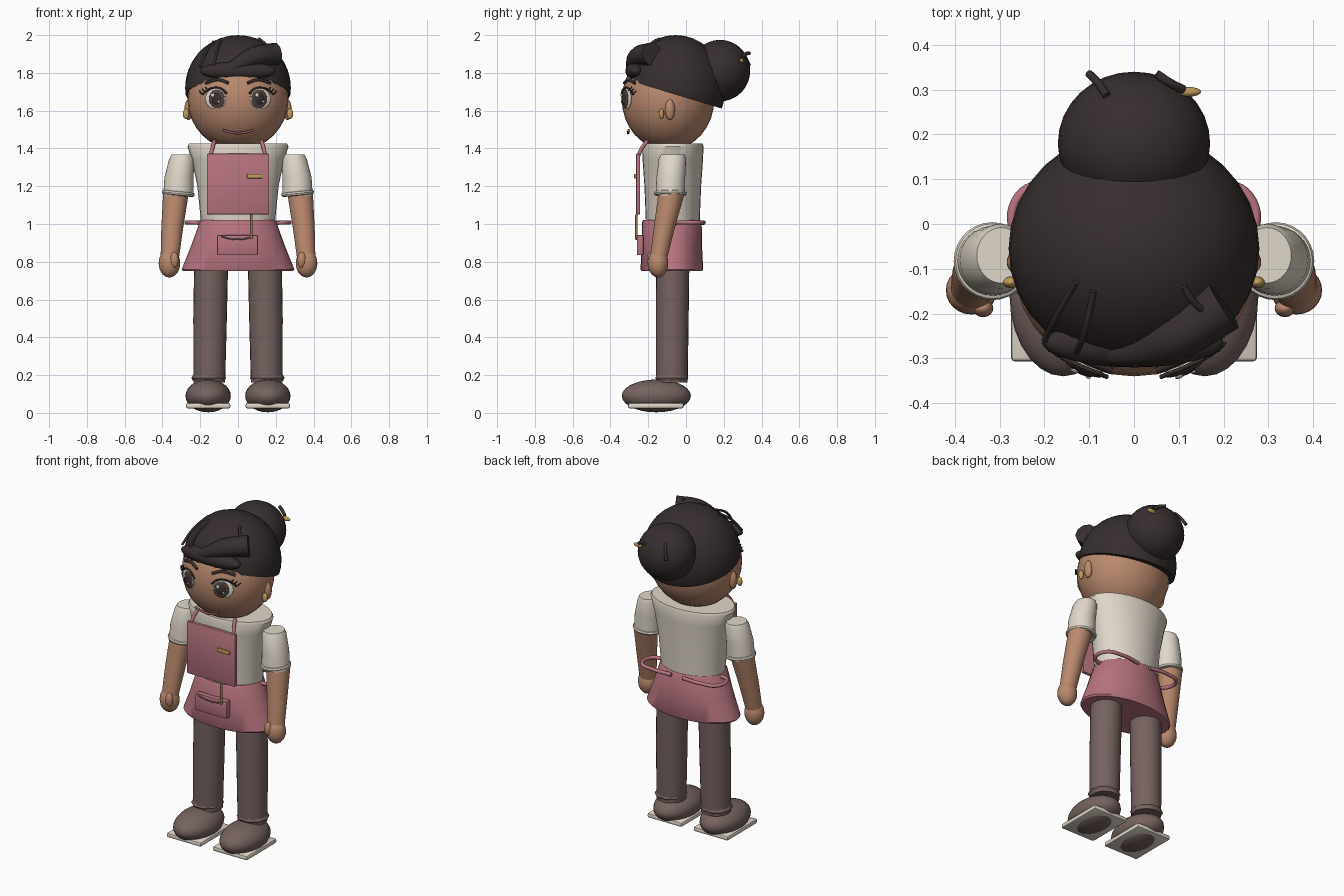
import bpy, bmesh, math
from mathutils import Vector

if "Cube" in bpy.data.objects:
    bpy.data.objects.remove(bpy.data.objects["Cube"], do_unlink=True)


def material(name, hexcode):
    rgb = [int(hexcode[i:i + 2], 16) / 255 for i in (0, 2, 4)]
    lin = [c / 12.92 if c <= 0.04 else ((c + 0.055) / 1.055) ** 2.4 for c in rgb] + [1]
    m = bpy.data.materials.new(name)
    m.use_nodes = True
    m.diffuse_color = lin
    m.node_tree.nodes["Principled BSDF"].inputs["Base Color"].default_value = lin
    return m


SKIN = material("warm skin", "BA896E")
HAIR = material("dark hair", "372E2E")
CREAM = material("cream cloth", "E0D7C9")
PINK = material("rose apron", "B87480")
BROWN = material("brown trousers", "75625F")
GOLD = material("gold", "C4A05C")
WHITE = material("eye white", "EAE4DA")
IRIS = material("iris brown", "51423E")
LIPS = material("lip rose", "8C5258")


def finish(obj, name, mat, angle=40):
    obj.name = name
    obj.data.materials.clear()
    obj.data.materials.append(mat)
    bpy.ops.object.select_all(action='DESELECT')
    obj.select_set(True)
    bpy.context.view_layer.objects.active = obj
    bpy.ops.object.shade_smooth_by_angle(angle=math.radians(angle))
    return obj


def from_bmesh(bm, name, mat, angle=40):
    bmesh.ops.recalc_face_normals(bm, faces=bm.faces)
    me = bpy.data.meshes.new(name)
    bm.to_mesh(me)
    bm.free()
    obj = bpy.data.objects.new(name, me)
    bpy.context.collection.objects.link(obj)
    return finish(obj, name, mat, angle)


def ball(name, mat, loc, size, normal=None, seg=32, rings=16):
    """Ellipsoid; with a normal, its y axis points along it."""
    bpy.ops.mesh.primitive_uv_sphere_add(segments=seg, ring_count=rings, location=loc)
    obj = bpy.context.object
    obj.scale = size
    if normal:
        obj.rotation_euler = normal.to_track_quat('-Y', 'Z').to_euler()
    return finish(obj, name, mat)


def stack(name, mat, rings, seg=32):
    """Closed solid through elliptical rings (x, y, z, rx, ry)."""
    bm = bmesh.new()
    loops = []
    for x, y, z, rx, ry in rings:
        turn = [math.tau * i / seg for i in range(seg)]
        loops.append([bm.verts.new((x + rx * math.cos(a), y + ry * math.sin(a), z)) for a in turn])
    for a, b in zip(loops, loops[1:]):
        for i in range(seg):
            j = (i + 1) % seg
            bm.faces.new((a[i], a[j], b[j], b[i]))
    bm.faces.new(loops[0])
    bm.faces.new(loops[-1])
    return from_bmesh(bm, name, mat)


def box(name, mat, lo, hi, bevel=0.006):
    bm = bmesh.new()
    bmesh.ops.create_cube(bm, size=1)
    lo, hi = Vector(lo), Vector(hi)
    for v in bm.verts:
        v.co = (lo + hi) / 2 + v.co * (hi - lo)
    bmesh.ops.bevel(bm, geom=bm.edges[:], offset=bevel, segments=2, affect='EDGES', profile=0.5)
    return from_bmesh(bm, name, mat)


def tube(name, mat, pts, radius, taper=None):
    """Smooth tube through points, with optional radius factors."""
    cu = bpy.data.curves.new(name, 'CURVE')
    cu.dimensions = '3D'
    cu.bevel_depth, cu.bevel_resolution = radius, 3
    cu.resolution_u, cu.use_fill_caps = 8, True
    sp = cu.splines.new('BEZIER')
    sp.bezier_points.add(len(pts) - 1)
    for i, p in enumerate(pts):
        b = sp.bezier_points[i]
        b.co = p
        b.handle_left_type = b.handle_right_type = 'AUTO'
        b.radius = taper[i] if taper else 1
    obj = bpy.data.objects.new(name, cu)
    bpy.context.collection.objects.link(obj)
    bpy.ops.object.select_all(action='DESELECT')
    obj.select_set(True)
    bpy.context.view_layer.objects.active = obj
    bpy.ops.object.convert(target='MESH')
    return finish(bpy.context.object, name, mat)


# Head
HC, HR = Vector((0, -0.095, 1.66)), Vector((0.267, 0.245, 0.27))
ball("head", SKIN, HC, HR)


def face_point(x, z, lift=0.0):
    """Point and outward normal on the front of the head."""
    u, w = x / HR.x, (z - HC.z) / HR.z
    p = Vector((x, HC.y - HR.y * math.sqrt(1 - u * u - w * w), z))
    n = Vector((u / HR.x, (p.y - HC.y) / HR.y ** 2, w / HR.z)).normalized()
    return p + n * lift, n


def face_line(name, mat, pts, radius, lift=0.004):
    return tube(name, mat, [face_point(x, z, lift)[0] for x, z in pts], radius)


face_line("mouth", LIPS, [(-.075, 1.508), (-.035, 1.497), (0, 1.494), (.035, 1.497), (.075, 1.508)], 0.007, 0.022)

# Hair cap, cut by a plane sloping down to the nape
bm = bmesh.new()
bmesh.ops.create_uvsphere(bm, u_segments=32, v_segments=18, radius=1)
for v in bm.verts:
    v.co = Vector((v.co.x * 0.28, v.co.y * 0.265 - 0.055, v.co.z * 0.28 + 1.72))
cut = bmesh.ops.bisect_plane(bm, geom=bm.verts[:] + bm.edges[:] + bm.faces[:],
                             plane_co=(0, 0, 1.668), plane_no=(0, 0.3, 1), clear_inner=True)
rim = [e for e in cut["geom_cut"] if isinstance(e, bmesh.types.BMEdge)]
bmesh.ops.contextual_create(bm, geom=rim)
from_bmesh(bm, "hair_cap", HAIR)
ball("hair_bun", HAIR, (0, 0.18, 1.812), (0.17, 0.16, 0.163))

# Fringe and loose strands
tube("swept_fringe", HAIR, [(.2, -.18, 1.9), (.09, -.25, 1.885), (-.03, -.285, 1.83), (-.13, -.275, 1.8)],
     0.062, [1, 0.9, 0.55, 0.2])
ball("fringe_roll", HAIR, (0, -0.265, 1.81), (0.2, 0.055, 0.05))
tube("strand_outer", HAIR, [(-.13, -.13, 1.965), (-.17, -.2, 1.91), (-.2, -.26, 1.83)], 0.007)
tube("strand_inner", HAIR, [(-.09, -.15, 1.97), (-.11, -.24, 1.92), (-.13, -.29, 1.83)], 0.007)
tube("strand_side", HAIR, [(.11, -.14, 1.98), (.13, -.17, 1.965), (.16, -.2, 1.94)], 0.008)
tube("bun_strand_right", HAIR, [(-.1, .335, 1.84), (-.08, .315, 1.88), (-.06, .285, 1.92)], 0.009)
tube("bun_strand_left", HAIR, [(.05, .335, 1.905), (.08, .315, 1.9), (.11, .3, 1.88)], 0.01)
ball("bun_pin", GOLD, (0.12, 0.295, 1.865), (0.03, 0.011, 0.013), seg=16, rings=8)

# Torso, apron skirt and bib
stack("shirt_body", CREAM, [(0, -.07, 1.0, .195, .142), (0, -.07, 1.2, .215, .15), (0, -.07, 1.34, .245, .16),
                            (0, -.07, 1.41, .268, .163), (0, -.07, 1.425, .26, .158)])
stack("apron_skirt", PINK, [(0, -.075, .75, .29, .16), (0, -.075, .76, .298, .166), (0, -.075, .88, .25, .16),
                            (0, -.075, 1.01, .203, .158), (0, -.075, 1.022, .195, .15)])
box("apron_bib", PINK, (-.165, -.265, 1.05), (.165, -.243, 1.372))
box("name_tag", GOLD, (.048, -.275, 1.242), (.13, -.262, 1.266), 0.004)
box("apron_pocket", PINK, (-.11, -.26, .835), (.105, -.225, .942))
face = -0.263
tube("pocket_seam", BROWN, [(-.09, face, .935), (-.04, face, .921), (.03, face, .921), (.08, face, .935)], 0.004)
tube("pen", GOLD, [(.07, face, .92), (.07, face, .98), (.07, face, 1.05)], 0.006)

for side, s in (("left", 1), ("right", -1)):
    def at(x, y, z):
        return (s * x, y, z)

    # Eye with iris, pupil, glints, lashes and brow
    for part, mat, w, h, lift in (("eyeball", WHITE, .06, .055, 0), ("iris", IRIS, .045, .05, .006),
                                  ("pupil", HAIR, .027, .031, .011)):
        x = 0.118 if part == "eyeball" else 0.11
        p, n = face_point(s * x, 1.663, lift)
        ball(f"{part}_{side}", mat, p, (w, 0.009, h), n, 24, 12)
    for i, (dx, dz, r) in enumerate(((-.015, .018, .01), (.014, -.014, .006))):
        p, n = face_point(s * .11 + dx, 1.663 + dz, .019)
        ball(f"eye_glint_{side}_{i}", WHITE, p, (r, 0.004, r), n, 12, 8)
    face_line(f"upper_lash_{side}", HAIR,
              [(s * x, z) for x, z in ((.058, 1.69), (.085, 1.714), (.12, 1.72), (.155, 1.708), (.182, 1.685))],
              0.005, 0.009)
    for i, x in enumerate((.15, .165, .18)):
        face_line(f"lash_{side}_{i}", HAIR, [(s * x, 1.705 - i * .01), (s * (x + .016), 1.722 - i * .01)], 0.003, 0.012)
    face_line(f"brow_{side}", HAIR, [(s * .05, 1.745), (s * .1, 1.762), (s * .17, 1.745)], 0.008)

    # Ear and earring
    ball(f"ear_{side}", SKIN, at(.262, -.085, 1.605), (.022, .026, .055), seg=20, rings=12)
    ball(f"earring_{side}", GOLD, at(.275, -.13, 1.583), (.017, .013, .028), seg=16, rings=10)

    # Apron strap and waist tie
    tube(f"strap_{side}", PINK, [at(.145, -.252, 1.36), at(.136, -.235, 1.4), at(.125, -.205, 1.44)], 0.01)
    tube(f"waist_tie_{side}", PINK, [at(.18, -.06, 1.005), at(.255, -.035, 1.008), at(.258, .06, 1.008),
                                     at(.16, .092, 1.008), at(.04, .085, 1.005)], 0.011)

    # Sleeve with rolled hem, arm, hand and thumb
    stack(f"sleeve_{side}", CREAM, [at(.316, -.083, 1.15) + (.08, .078), at(.312, -.08, 1.25) + (.077, .076),
                                    at(.298, -.072, 1.345) + (.066, .072), at(.296, -.07, 1.368) + (.055, .062)])
    bpy.ops.mesh.primitive_torus_add(location=at(.316, -.083, 1.162), rotation=(0, s * -.1, 0), major_segments=28,
                                     minor_segments=8, major_radius=.075, minor_radius=.012)
    finish(bpy.context.object, f"sleeve_hem_{side}", CREAM)
    stack(f"arm_{side}", SKIN, [at(.362, -.147, .81) + (.048, .045), at(.348, -.115, .98) + (.058, .056),
                                at(.328, -.075, 1.17) + (.068, .07)])
    ball(f"hand_{side}", SKIN, at(.363, -.148, .792), (.057, .054, .075), seg=24, rings=14)
    ball(f"thumb_{side}", SKIN, at(.337, -.188, .81), (.023, .02, .042), seg=16, rings=10)

    # Trouser leg, ankle cuff, shoe and sole
    stack(f"leg_{side}", BROWN, [at(.152, -.075, .16) + (.084, .084), at(.148, -.073, .5) + (.089, .087),
                                 at(.142, -.07, .8) + (.09, .088)], 24)
    bpy.ops.mesh.primitive_torus_add(location=at(.155, -.075, .185), major_segments=10, minor_segments=6,
                                     major_radius=.07, minor_radius=.022)
    finish(bpy.context.object, f"ankle_cuff_{side}", BROWN)
    ball(f"shoe_{side}", BROWN, at(.158, -.157, .09), (.12, .183, .087), seg=28, rings=14)
    xs = sorted((s * .04, s * .275))
    box(f"sole_{side}", CREAM, (xs[0], -.307, .024), (xs[1], -.012, .052), 0.01)
